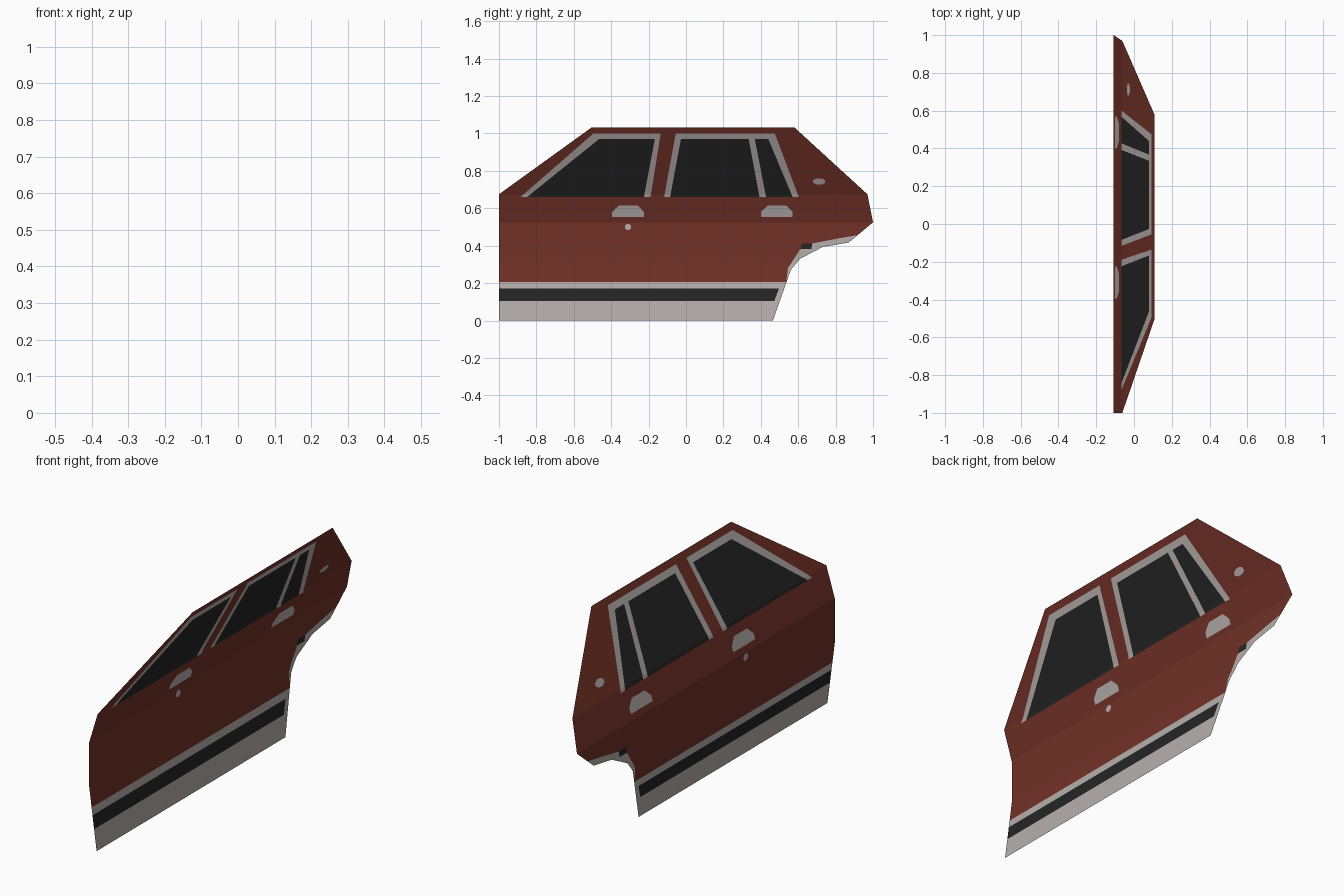
import bpy, bmesh, math
from mathutils import Vector

if "Cube" in bpy.data.objects:
    bpy.data.objects.remove(bpy.data.objects["Cube"])


def material(name, rgb):
    m = bpy.data.materials.new(name)
    m.diffuse_color = (*rgb, 1)
    m.use_nodes = True
    m.node_tree.nodes["Principled BSDF"].inputs["Base Color"].default_value = m.diffuse_color
    return m


RED = material("dark red paint", (0.165, 0.031, 0.020))
GREY = material("warm grey trim", (0.46, 0.42, 0.41))
BLACK = material("black glass", (0.018, 0.018, 0.018))

# Side outline (y, z) with the wheel arch at the rear
arch = [(.465, 0), (.56, .27), (.61, .33), (.73, .393), (.87, .417)]
outline = [(-1, 0)] + arch + [(1, .525), (.97, .675), (.58, 1.032),
                              (-.505, 1.032), (-1, .675)]

# Bulge of the car side: (z, x)
bulge = [(0, -.068), (.305, -.108), (.525, -.108), (.675, -.062), (1.032, .108)]


def side_x(z):
    for (z0, x0), (z1, x1) in zip(bulge, bulge[1:]):
        if z <= z1 + 1e-6:
            return x0 + (x1 - x0) * (z - z0) / (z1 - z0)
    return bulge[-1][1]


def oval(cy, cz, ry, rz, n=8):
    return [(cy + ry * math.cos(2 * math.pi * (i + .5) / n),
             cz + rz * math.sin(2 * math.pi * (i + .5) / n)) for i in range(n)]


def handle(y):
    return [(y - .087, .553), (y + .083, .553), (y + .083, .58), (y + .05, .615),
            (y - .05, .615), (y - .087, .58)]


# Painted parts, later ones lie over earlier ones
parts = [
    ("body_side", RED, outline),
    ("sill", GREY, [(-1, 0), (.465, 0), (.56, .27), (.54, .207), (-1, .207)]),
    ("arch_trim", GREY, [(.465, 0), (.56, .27), (.61, .33), (.73, .393), (.87, .417),
                         (.92, .457), (.82, .44), (.68, .413), (.61, .38),
                         (.545, .28), (.535, .2)]),
    ("arch_gap", BLACK, [(.612, .383), (.67, .383), (.675, .413), (.62, .413)]),
    ("sill_stripe", BLACK, [(-1, .104), (.472, .104), (.497, .17), (-1, .17)]),
    ("front_window_frame", GREY, [(-.885, .66), (-.19, .66), (-.135, 1), (-.495, 1)]),
    ("front_window", BLACK, [(-.85, .66), (-.225, .66), (-.167, .97), (-.465, .97)]),
    ("rear_window_frame", GREY, [(-.117, .66), (.603, .66), (.475, 1), (-.055, 1)]),
    ("rear_window", BLACK, [(-.085, .66), (.393, .66), (.335, .97), (-.027, .97)]),
    ("quarter_window", BLACK, [(.428, .66), (.57, .66), (.44, .97), (.368, .97)]),
    ("front_handle", GREY, handle(-.308)),
    ("rear_handle", GREY, handle(.487)),
    ("key_lock", GREY, oval(-.31, .5, .018, .018)),
    ("fuel_lock", GREY, oval(.712, .743, .035, .018)),
]


def inside(p, poly):
    hit = False
    for (y0, z0), (y1, z1) in zip(poly, poly[1:] + poly[:1]):
        if (z0 > p.z) != (z1 > p.z) and p.y < y0 + (y1 - y0) * (p.z - z0) / (z1 - z0):
            hit = not hit
    return hit


def cut(bm, a, b, poly):
    # Bisect only the faces that reach into the polygon's bounding box
    ys, zs = [p[0] for p in poly], [p[1] for p in poly]
    faces = [f for f in bm.faces
             if max(v.co.y for v in f.verts) > min(ys) and min(v.co.y for v in f.verts) < max(ys)
             and max(v.co.z for v in f.verts) > min(zs) and min(v.co.z for v in f.verts) < max(zs)]
    geom = set(faces)
    for f in faces:
        geom.update(f.edges)
        geom.update(f.verts)
    no = Vector((0, b[1] - a[1], a[0] - b[0])).normalized()
    bmesh.ops.bisect_plane(bm, geom=list(geom), dist=1e-5, plane_co=(0, *a), plane_no=no)


# Flat sheet, cut along the bulge lines and every part border
sheet = bmesh.new()
box = [(-1, 0), (-1, 1.032), (1, 1.032), (1, 0)]
sheet.faces.new([sheet.verts.new((0, y, z)) for y, z in box])
for z, _ in bulge[1:-1]:
    cut(sheet, (-1, z), (1, z), box)
for _, _, poly in parts:
    for a, b in zip(poly, poly[1:] + poly[:1]):
        cut(sheet, a, b, poly)

# Give each face to the topmost part that holds its centre
owner = sheet.faces.layers.int.new("part")
for f in sheet.faces:
    c = f.calc_center_median()
    f[owner] = -1
    for i, (_, _, poly) in enumerate(parts):
        if inside(c, outline) and inside(c, poly):
            f[owner] = i

# Bend the sheet to the bulge, outside towards -x
for v in sheet.verts:
    v.co.x = side_x(v.co.z)
sheet.normal_update()
for f in sheet.faces:
    if f.normal.x > 0:
        f.normal_flip()

# One object for each part
for i, (name, mat, _) in enumerate(parts):
    bm = sheet.copy()
    layer = bm.faces.layers.int["part"]
    bmesh.ops.delete(bm, geom=[f for f in bm.faces if f[layer] != i], context='FACES')
    bm.faces.layers.int.remove(layer)
    mesh = bpy.data.meshes.new(name)
    bm.to_mesh(mesh)
    bm.free()
    mesh.materials.append(mat)
    bpy.context.collection.objects.link(bpy.data.objects.new(name, mesh))
sheet.free()
